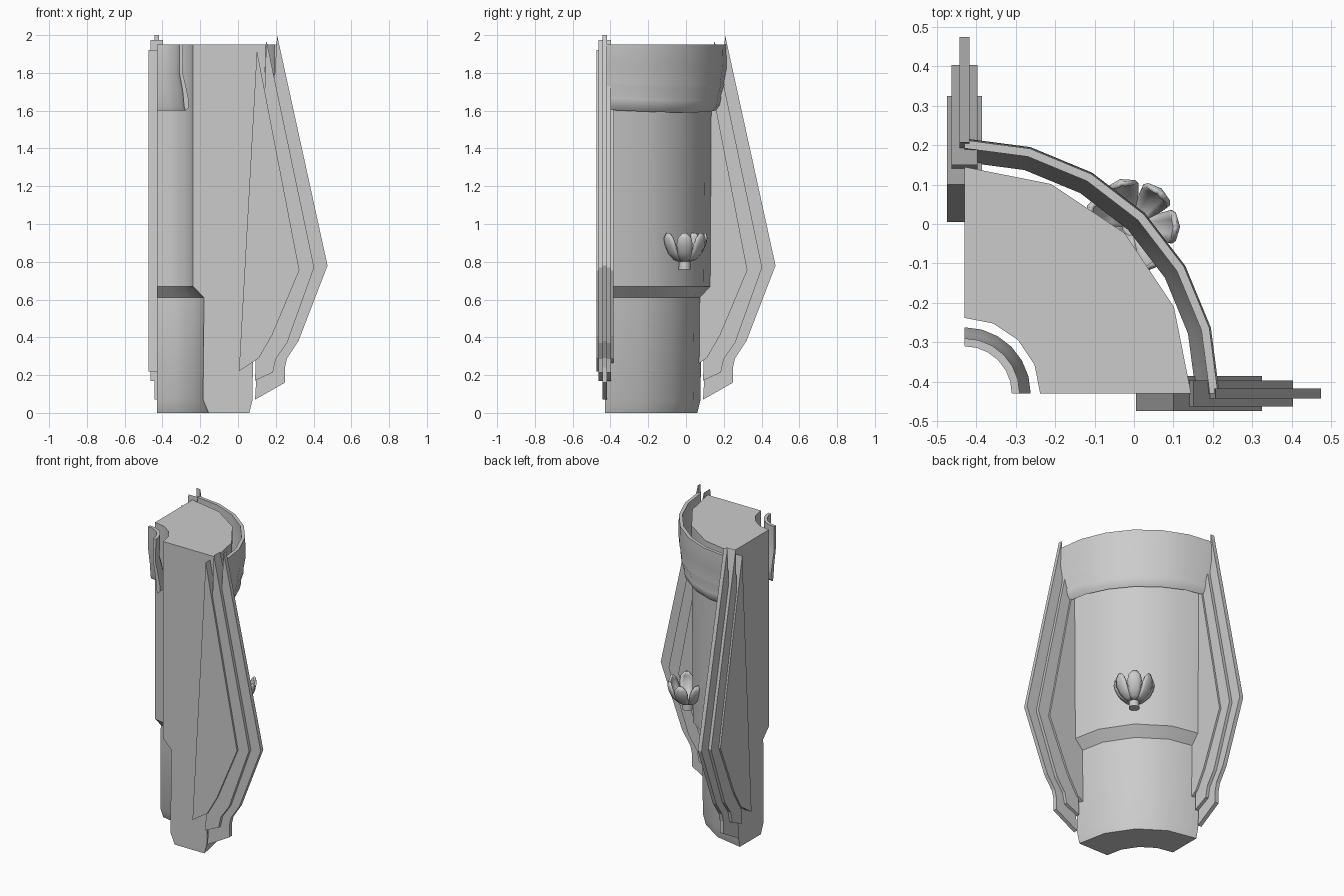
import bpy, bmesh, math
from mathutils import Vector

cube = bpy.data.objects.get("Cube")
if cube:
    bpy.data.objects.remove(cube)

AXIS = -0.43  # the quarter column turns about x = y = AXIS

stone = bpy.data.materials.new("grey stone")
stone.use_nodes = True
stone.diffuse_color = (0.6, 0.6, 0.6, 1)
stone.node_tree.nodes["Principled BSDF"].inputs["Base Color"].default_value = (0.6, 0.6, 0.6, 1)


def finish(name, bm, smooth=None):
    bmesh.ops.recalc_face_normals(bm, faces=bm.faces)
    mesh = bpy.data.meshes.new(name)
    bm.to_mesh(mesh)
    bm.free()
    mesh.materials.append(stone)
    obj = bpy.data.objects.new(name, mesh)
    bpy.context.collection.objects.link(obj)
    if smooth:
        bpy.ops.object.select_all(action="DESELECT")
        obj.select_set(True)
        bpy.context.view_layer.objects.active = obj
        bpy.ops.object.shade_smooth_by_angle(angle=math.radians(smooth))
    return obj


def quarter_turn(name, profile, steps, sag=0.0):
    """Turn a closed (radius, height) profile through 90 degrees and cap it."""
    bm = bmesh.new()
    rings = []
    for i in range(steps + 1):
        a = math.pi / 2 * i / steps
        ring = []
        for r, z in profile:
            drop = sag * math.sin(2 * a) if z < 1.8 else 0
            ring.append(bm.verts.new((AXIS + r * math.cos(a), AXIS + r * math.sin(a), z - drop)))
        rings.append(ring)
    n = len(profile)
    for lo, hi in zip(rings, rings[1:]):
        for k in range(n):
            m = (k + 1) % n
            bm.faces.new((lo[k], lo[m], hi[m], hi[k]))
    bm.faces.new(rings[0])
    bm.faces.new(rings[-1])
    return finish(name, bm, 35)


def fin_plate(name, outline, half, swap):
    """Flat plate of an (along, height) outline, centred on one cut side."""
    bm = bmesh.new()
    sides = []
    for off in (-half, half):
        pts = [(u, AXIS + off, z) for u, z in outline]
        if swap:
            pts = [(y, x, z) for x, y, z in pts]
        sides.append([bm.verts.new(p) for p in pts])
    a, b = sides
    bm.faces.new(a)
    bm.faces.new(b)
    for k in range(len(a)):
        m = (k + 1) % len(a)
        bm.faces.new((a[k], a[m], b[m], b[k]))
    return finish(name, bm)


# Column wall: wide shaft on a narrower foot
quarter_turn("column_wall", [
    (0.49, 0), (0.507, 0.07), (0.512, 0.61), (0.567, 0.67), (0.575, 1.95),
    (0.192, 1.95), (0.192, 0.67), (0.25, 0.61), (0.245, 0.07), (0.275, 0)], 4)

# Loose stepped collars, outside and inside the wall
quarter_turn("outer_collar", [
    (0.643, 1.95), (0.647, 1.83), (0.632, 1.75), (0.635, 1.735), (0.617, 1.68),
    (0.62, 1.67), (0.612, 1.63), (0.593, 1.605), (0.587, 1.615), (0.6, 1.7),
    (0.622, 1.8), (0.622, 1.95)], 6, 0.015)
quarter_turn("inner_collar", [
    (0.12, 1.95), (0.12, 1.8), (0.138, 1.7), (0.145, 1.62), (0.152, 1.6),
    (0.168, 1.615), (0.168, 1.66), (0.152, 1.74), (0.137, 1.8), (0.14, 1.95)], 6)

# Three stacked fin plates on each cut side
FINS = {
    "thin_fin": (0.013, [(0.207, 2.0), (0.474, 0.78), (0.32, 0.38), (0.26, 0.29),
                         (0.248, 0.24), (0.248, 0.16), (0.09, 0.07)]),
    "middle_fin": (0.033, [(0.15, 1.975), (0.403, 0.77), (0.26, 0.37), (0.2, 0.285),
                           (0.185, 0.215), (0.09, 0.17)]),
    "thick_fin": (0.045, [(0.1, 1.92), (0.325, 0.755), (0.18, 0.41), (0.11, 0.29),
                          (0.005, 0.22)]),
}
for part, (half, outline) in FINS.items():
    fin_plate("front_" + part, outline, half, False)
    fin_plate("right_" + part, outline, half, True)

# Flower: seven cupped petals on a short stem
CENTRE = Vector((-0.007, -0.007, 0))
bm = bmesh.new()
bmesh.ops.create_cone(bm, cap_ends=True, segments=12, radius1=0.032, radius2=0.03, depth=0.05)
bmesh.ops.translate(bm, verts=bm.verts, vec=CENTRE + Vector((0, 0, 0.785)))
finish("flower_stem", bm, 40)

PETAL = [(0.015, 0.795, 0.012), (0.06, 0.81, 0.026), (0.095, 0.845, 0.038),
         (0.116, 0.89, 0.043), (0.124, 0.925, 0.036), (0.118, 0.953, 0.012)]
bm = bmesh.new()
for i in range(7):
    a = math.tau * i / 7
    out = Vector((math.cos(a), math.sin(a), 0))
    side = Vector((-out.y, out.x, 0))
    rows = []
    for r, z, w in PETAL:
        rows.append([bm.verts.new(CENTRE + out * (r - 0.3 * w * abs(t)) + side * w * t
                                  + Vector((0, 0, z))) for t in (-1, -0.5, 0, 0.5, 1)])
    for lo, hi in zip(rows, rows[1:]):
        for k in range(4):
            bm.faces.new((lo[k], lo[k + 1], hi[k + 1], hi[k]))
petals = finish("flower_petals", bm, 50)
thick = petals.modifiers.new("thickness", "SOLIDIFY")
thick.thickness = 0.012
